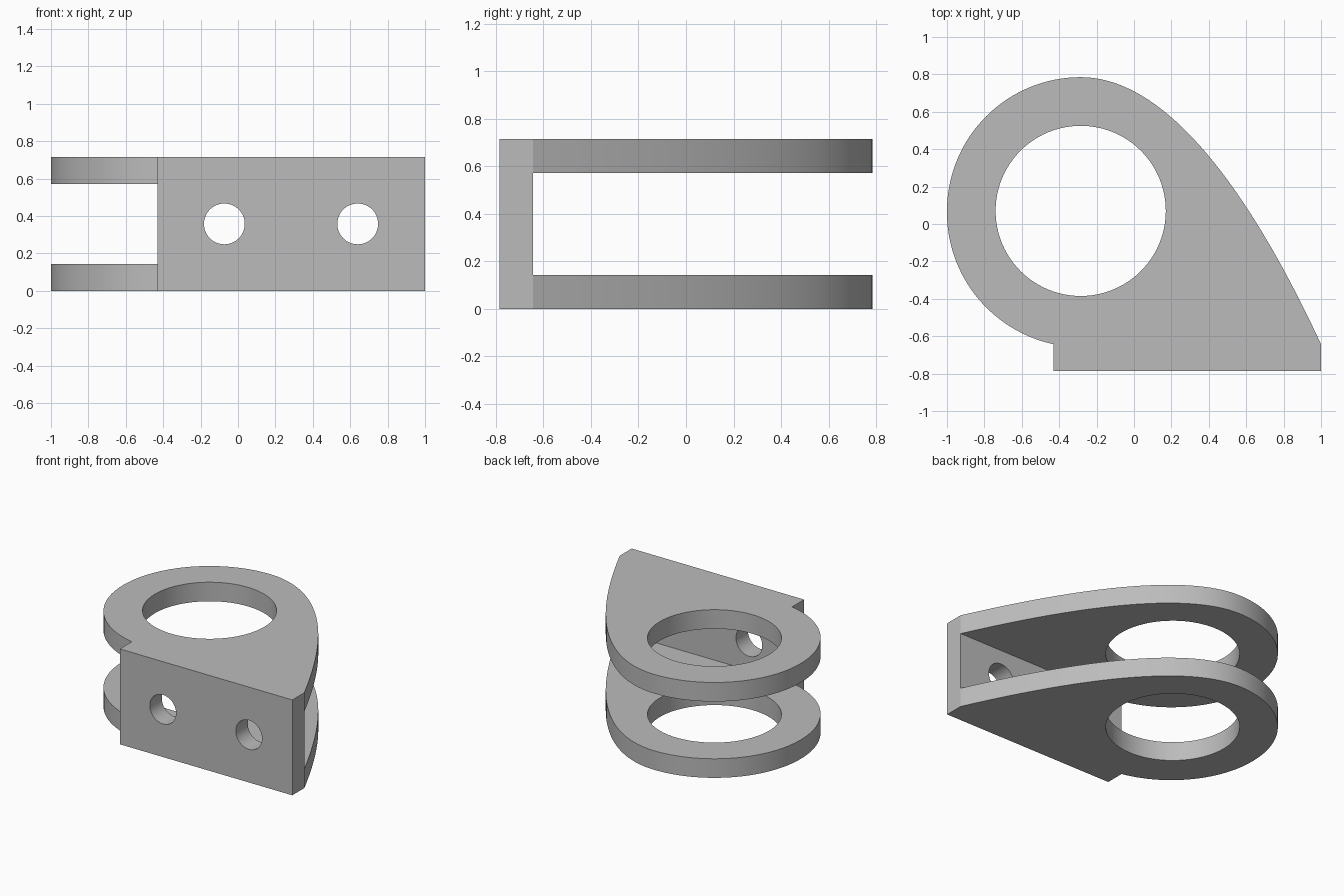
import bpy, bmesh, math
from mathutils import Vector
from mathutils.geometry import interpolate_bezier

cube = bpy.data.objects.get("Cube")
if cube:
    bpy.data.objects.remove(cube, do_unlink=True)

HEIGHT, PLATE = 0.715, 0.143
LEFT, RIGHT, FRONT, WALL = -0.43, 1.0, -0.785, -0.643
CX, CY, R = -0.285, 0.07, 0.715

metal = bpy.data.materials.new("grey metal")
metal.use_nodes = True
metal.diffuse_color = (0.5, 0.5, 0.5, 1)
metal.node_tree.nodes["Principled BSDF"].inputs["Base Color"].default_value = (0.5, 0.5, 0.5, 1)


def prism(name, outline, z0, z1):
    """Extrude a flat outline from z0 up to z1."""
    bm = bmesh.new()
    face = bm.faces.new([bm.verts.new((x, y, z0)) for x, y in outline])
    top = bmesh.ops.extrude_face_region(bm, geom=[face])["geom"]
    bmesh.ops.translate(bm, vec=(0, 0, z1 - z0),
                        verts=[v for v in top if isinstance(v, bmesh.types.BMVert)])
    bmesh.ops.recalc_face_normals(bm, faces=bm.faces)
    mesh = bpy.data.meshes.new(name)
    bm.to_mesh(mesh)
    bm.free()
    mesh.materials.append(metal)
    obj = bpy.data.objects.new(name, mesh)
    bpy.context.collection.objects.link(obj)
    return obj


def circle(radius, cx=0, cy=0, n=96):
    return [(cx + radius * math.cos(i * math.tau / n),
             cy + radius * math.sin(i * math.tau / n)) for i in range(n)]


# Bracket outline: mounting foot, sweeping flank, rounded ring end
outline = [(LEFT, FRONT), (RIGHT, FRONT)]
flank = interpolate_bezier(Vector((RIGHT, WALL)), Vector((0.65, 0.11)),
                           Vector((0.2, CY + R)), Vector((CX, CY + R)), 40)
outline += [(p.x, p.y) for p in flank]
end = math.atan2(WALL - CY, LEFT - CX) + math.tau
end_radius = math.hypot(WALL - CY, LEFT - CX)
for i in range(1, 61):
    a = math.pi / 2 + (end - math.pi / 2) * i / 60
    r = R + (end_radius - R) * max(0, (a - math.pi) / (end - math.pi))
    outline.append((CX + r * math.cos(a), CY + r * math.sin(a)))
bracket = prism("clevis_bracket", outline, 0, HEIGHT)

# Slot between the two plates, ring bore and bolt holes
cutters = [
    prism("slot_cutter", [(-2, WALL), (2, WALL), (2, 2), (-2, 2)], PLATE, HEIGHT - PLATE),
    prism("bore_cutter", circle(0.455, CX, CY), -1, 2),
]
for x in (-0.073, 0.64):
    bolt = prism("bolt_hole_cutter", circle(0.109, n=64), -0.3, 0.3)
    bolt.rotation_euler.x = math.pi / 2
    bolt.location = (x, FRONT, HEIGHT / 2)
    cutters.append(bolt)

bpy.context.view_layer.update()
bpy.context.view_layer.objects.active = bracket
bracket.select_set(True)
for cutter in cutters:
    mod = bracket.modifiers.new("cut", 'BOOLEAN')
    mod.operation, mod.solver, mod.object = 'DIFFERENCE', 'EXACT', cutter
    bpy.ops.object.modifier_apply(modifier=mod.name)
for cutter in cutters:
    bpy.data.objects.remove(cutter, do_unlink=True)

bpy.ops.object.shade_smooth_by_angle(angle=math.radians(20))
